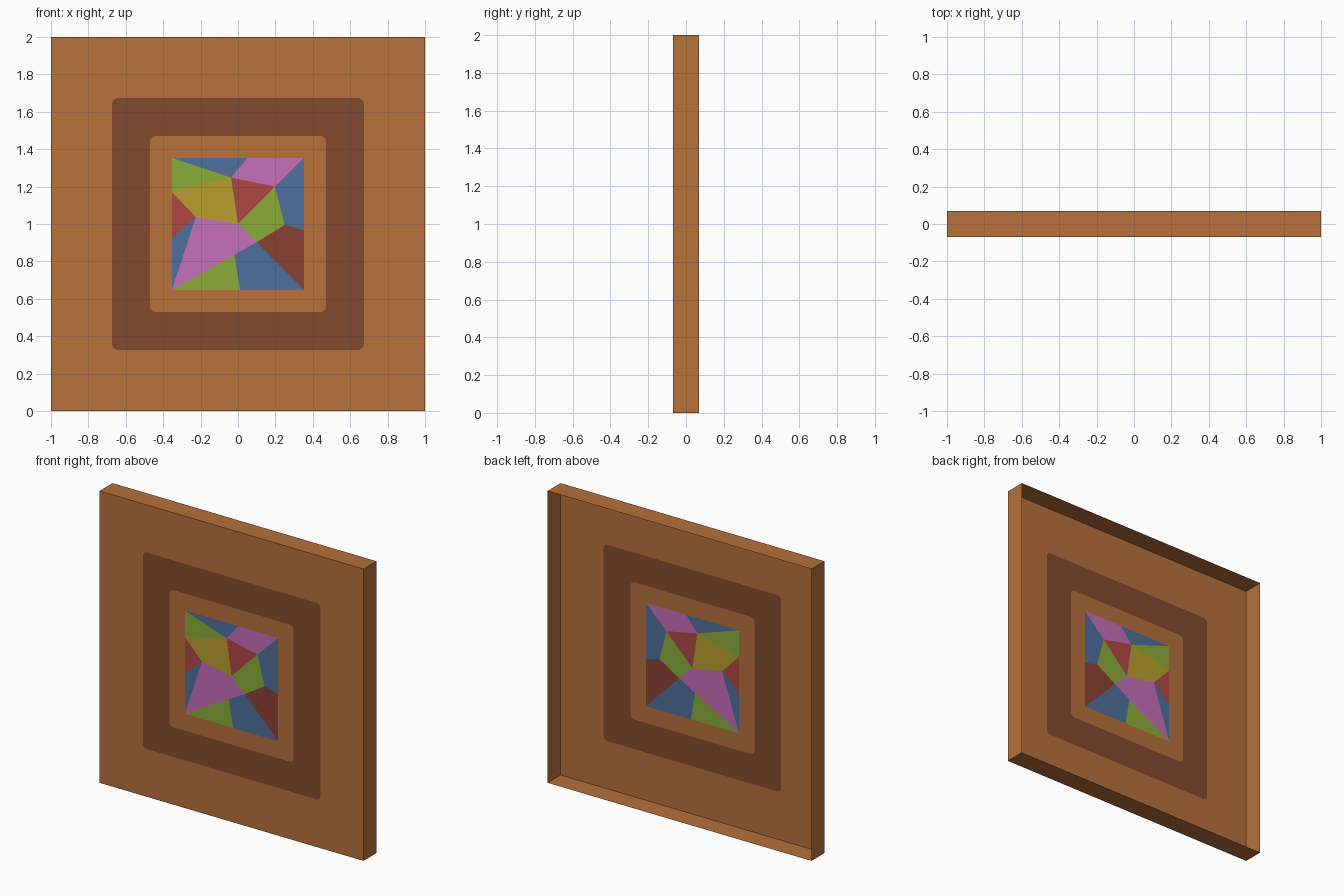
import bpy, bmesh, math

if "Cube" in bpy.data.objects:
    bpy.data.objects.remove(bpy.data.objects["Cube"])

FRONT, BACK, MID = -0.07, 0.07, 1.0


def material(name, rgb):
    lin = [(c / 255 / 12.92) if c < 11 else ((c / 255 + 0.055) / 1.055) ** 2.4 for c in rgb]
    m = bpy.data.materials.new(name)
    m.diffuse_color = (*lin, 1)
    m.use_nodes = True
    m.node_tree.nodes["Principled BSDF"].inputs["Base Color"].default_value = m.diffuse_color
    return m


MATS = {n: material(n, c) for n, c in {
    "wood": (183, 113, 59), "dark wood": (130, 74, 46), "green": (139, 172, 58),
    "blue": (79, 111, 158), "pink": (198, 112, 184), "yellow": (185, 159, 46),
    "red": (175, 72, 67), "maroon": (138, 64, 51)}.items()}


def finish(name, bm, mats):
    bmesh.ops.remove_doubles(bm, verts=bm.verts, dist=0.0005)
    mesh = bpy.data.meshes.new(name)
    bm.to_mesh(mesh)
    bm.free()
    for m in mats:
        mesh.materials.append(MATS[m])
    obj = bpy.data.objects.new(name, mesh)
    bpy.context.collection.objects.link(obj)
    return obj


def rounded_square(bm, half, r, y, steps=5):
    """Counter-clockwise loop seen from the front; r = 0 gives sharp corners."""
    loop = []
    for k, (sx, sz) in enumerate([(1, 1), (-1, 1), (-1, -1), (1, -1)]):
        for i in range(steps + 1):
            a = math.radians(90 * (k + i / steps))
            loop.append(bm.verts.new((sx * (half - r) + r * math.cos(a), y,
                                      MID + sz * (half - r) + r * math.sin(a))))
    return loop


def ring(name, outer, inner, mat):
    """Flat or upright band between two (half size, corner radius, y) loops."""
    bm = bmesh.new()
    a, b = rounded_square(bm, *outer), rounded_square(bm, *inner)
    n = len(a)
    for i in range(n):
        j = (i + 1) % n
        bm.faces.new((a[i], a[j], b[j], b[i]))
    bmesh.ops.dissolve_degenerate(bm, dist=0.0005, edges=bm.edges)
    return finish(name, bm, [mat])


# Thin open-backed box: edge walls, then concentric front bands
EDGE, BAND_OUT = (1.0, 0, FRONT), (0.673, 0.03, FRONT)
BAND_IN, PICTURE = (0.47, 0.03, FRONT), (0.354, 0, FRONT)
ring("side_walls", (1.0, 0, BACK), EDGE, "wood")
ring("front_border", EDGE, BAND_OUT, "wood")
ring("dark_band", BAND_OUT, BAND_IN, "dark wood")
ring("picture_surround", BAND_IN, PICTURE, "wood")

# Mosaic: named corner points (x, z) and clockwise pieces
H = 0.354
P = {"A": (-H, 1 + H), "B": (.05, 1 + H), "C": (H, 1 + H), "D": (-.037, 1.248),
     "E": (.197, 1.2), "F": (-H, 1.172), "G": (-.225, 1.037), "H": (0, 1),
     "I": (.25, .995), "J": (H, .967), "K": (-H, .925), "L": (.1, .903),
     "M": (-.02, .835), "N": (-H, 1 - H), "O": (.012, 1 - H), "P": (H, 1 - H)}
PIECES = [("ABD", "blue"), ("BCED", "pink"), ("ADF", "green"), ("FDHG", "yellow"),
          ("DEH", "red"), ("CJIE", "blue"), ("EILH", "green"), ("FGK", "red"),
          ("KGN", "blue"), ("GHLMN", "pink"), ("NMO", "green"), ("MLPO", "blue"),
          ("LIJP", "maroon")]
tones = ["green", "blue", "pink", "yellow", "red", "maroon"]
bm = bmesh.new()
pts = {k: bm.verts.new((x, FRONT, z)) for k, (x, z) in P.items()}
for corners, tone in PIECES:
    bm.faces.new([pts[c] for c in reversed(corners)]).material_index = tones.index(tone)
finish("mosaic_picture", bm, tones)
